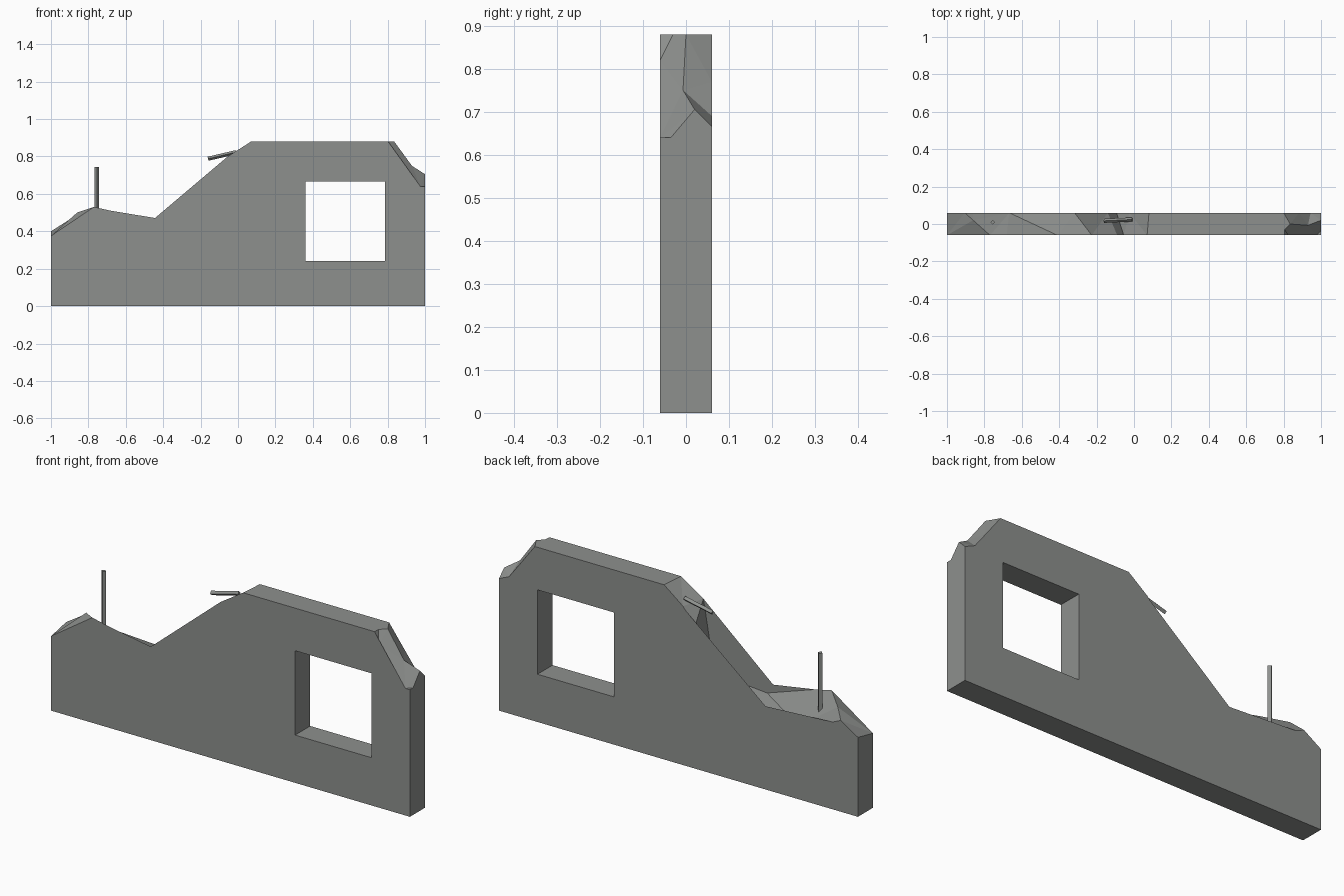
import bpy, bmesh
from mathutils import Vector

old = bpy.data.objects.get("Cube")
if old:
    bpy.data.objects.remove(old, do_unlink=True)

concrete = bpy.data.materials.new("concrete_grey")
concrete.use_nodes = True
grey = (0.27, 0.28, 0.27, 1)
concrete.diffuse_color = grey
concrete.node_tree.nodes["Principled BSDF"].inputs["Base Color"].default_value = grey

D = 0.06  # half the wall thickness


def make_object(name, bm):
    mesh = bpy.data.meshes.new(name)
    bm.to_mesh(mesh)
    bm.free()
    mesh.materials.append(concrete)
    obj = bpy.data.objects.new(name, mesh)
    bpy.context.collection.objects.link(obj)
    return obj


def build_wall():
    bm = bmesh.new()

    def row(points, y):
        return [bm.verts.new((x, y, z)) for x, z in points]

    # Broken outline of each side, left to right, then the two base corners
    f = row([(-1, .375), (-.77, .53), (-.68, .51), (-.41, .42), (-.226, .435),
             (-.09, .6), (-.055, .8), (.07, .88), (.803, .88), (.825, .82),
             (.975, .64), (1, .64), (1, 0), (-1, 0)], -D)
    b = row([(-1, .4), (-.905, .46), (-.86, .44), (-.667, .37), (-.318, .41),
             (-.14, .54), (-.093, .72), (-.025, .8), (.08, .88), (.8, .88),
             (.883, .77), (.944, .69), (1, .665), (1, 0), (-1, 0)], D)
    # Break points inside the thickness
    peak, chip, ridge, hollow, low, high = [bm.verts.new(p) for p in (
        (-.86, .02, .5), (.805, -.03, .88), (.835, 0, .88),
        (.93, -.007, .75), (1, -.035, .64), (1, .02, .705))]
    faces = [
        f, b,
        # ends and base
        (f[0], f[13], b[14], b[0]), (f[13], f[12], b[13], b[14]),
        (f[11], low, high, b[12], b[13], f[12]),
        # low broken part
        (f[0], b[0], b[1], peak, f[1]), (b[1], b[2], peak),
        (f[1], peak, b[2], b[3], f[3], f[2]), (f[3], b[3], b[4], f[4]),
        # steep break
        (f[4], b[4], b[5], f[5]), (f[5], b[5], b[6]), (f[5], b[6], f[6]),
        (f[6], b[6], b[7]), (f[6], b[7], b[8], f[7]),
        # flat top
        (f[7], b[8], b[9], ridge, chip, f[8]),
        # chipped corner
        (f[8], chip, f[9]), (chip, ridge, hollow, f[9]),
        (f[9], hollow, f[10]), (hollow, high, low, f[10]), (f[10], low, f[11]),
        (ridge, b[9], b[10], hollow), (hollow, b[10], b[11]),
        (hollow, b[11], high), (high, b[11], b[12]),
    ]
    for face in faces:
        bm.faces.new(face)
    bmesh.ops.triangulate(bm, faces=[p for p in bm.faces if len(p.verts) > 3])
    bmesh.ops.recalc_face_normals(bm, faces=bm.faces)
    return make_object("broken_wall", bm)


def cut_window(wall):
    bm = bmesh.new()
    bmesh.ops.create_cube(bm, size=1)
    bmesh.ops.scale(bm, vec=(.425, 1, .425), verts=bm.verts)
    bmesh.ops.translate(bm, vec=(.573, 0, .453), verts=bm.verts)
    cutter = make_object("window_cutter", bm)
    cutter.hide_render = True
    cut = wall.modifiers.new("window", "BOOLEAN")
    cut.operation, cut.solver, cut.object = "DIFFERENCE", "EXACT", cutter
    bpy.context.view_layer.objects.active = wall
    bpy.ops.object.modifier_apply(modifier=cut.name)
    bpy.data.objects.remove(cutter, do_unlink=True)


# Four-sided bar between two points
def bar(name, start, end, radius):
    start, end = Vector(start), Vector(end)
    bm = bmesh.new()
    bmesh.ops.create_cone(bm, cap_ends=True, segments=4, radius1=radius,
                          radius2=radius, depth=(end - start).length)
    obj = make_object(name, bm)
    obj.location = (start + end) / 2
    obj.rotation_mode = "QUATERNION"
    obj.rotation_quaternion = (end - start).to_track_quat("Z", "Y")


cut_window(build_wall())
bar("upright_rebar", (-.755, .01, .42), (-.755, .01, .743), .012)
bar("bent_rebar", (-.16, .017, .788), (-.01, .024, .823), .011)
